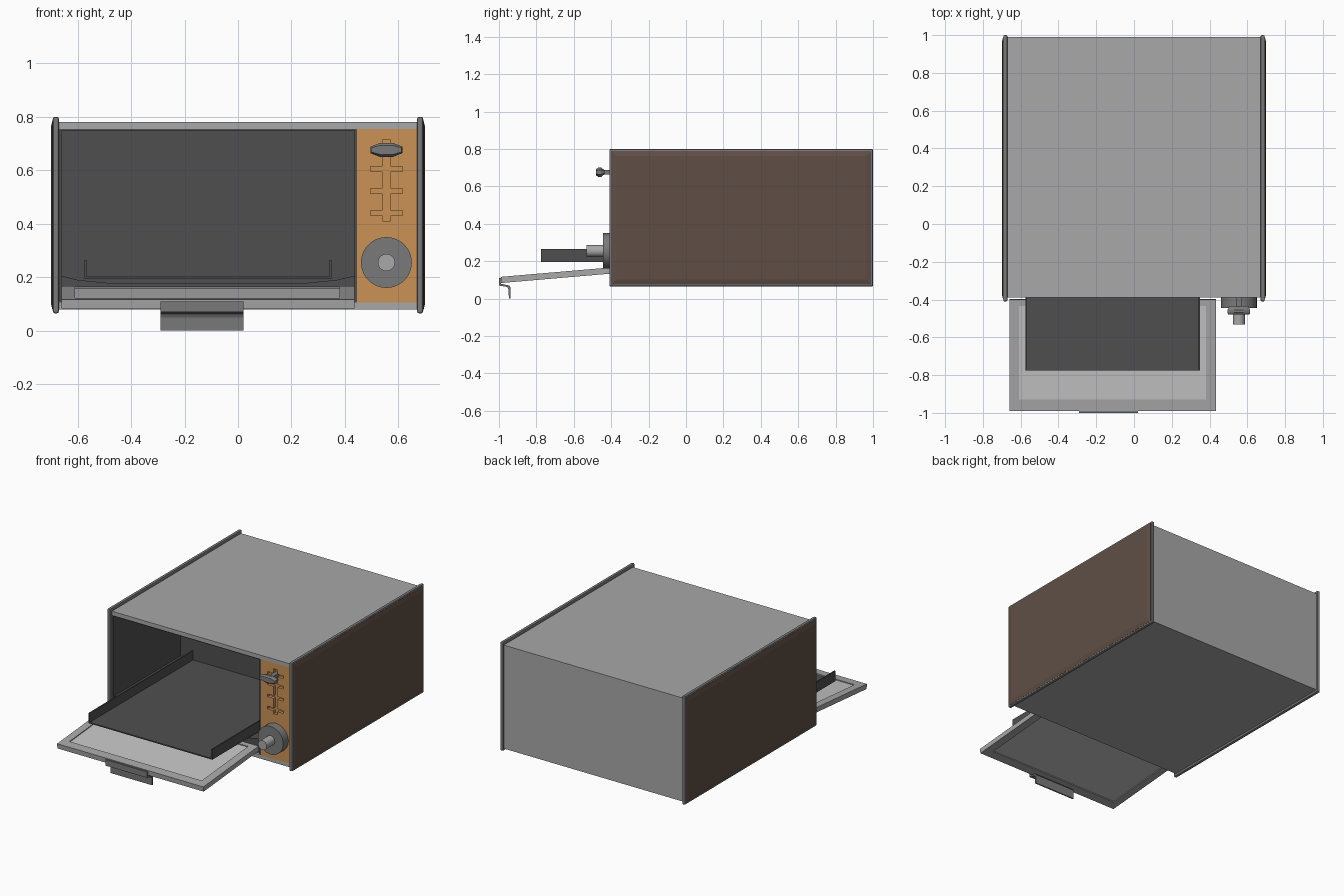
import bpy, bmesh, math
from mathutils import Matrix, Vector

cube = bpy.data.objects.get("Cube")
if cube:
    bpy.data.objects.remove(cube, do_unlink=True)


def material(name, hex_colour):
    # sRGB hex to linear colour
    rgb = [int(hex_colour[i:i + 2], 16) / 255 for i in (0, 2, 4)]
    colour = [c / 12.92 if c <= 0.04045 else ((c + 0.055) / 1.055) ** 2.4 for c in rgb] + [1]
    mat = bpy.data.materials.new(name)
    mat.use_nodes = True
    mat.diffuse_color = colour
    mat.node_tree.nodes["Principled BSDF"].inputs["Base Color"].default_value = colour
    return mat


steel = material("light steel", "a8a8a8")
trim = material("grey trim", "7a7a7a")
dark = material("dark enamel", "4f4f4f")
glass = material("pale glass", "c5c5c5")
orange = material("orange panel", "cb9256")
brown = material("brown side", "604f46")


def finish(name, bm, mat, bevel=0):
    bmesh.ops.recalc_face_normals(bm, faces=bm.faces)
    mesh = bpy.data.meshes.new(name)
    bm.to_mesh(mesh)
    bm.free()
    mesh.materials.append(mat)
    obj = bpy.data.objects.new(name, mesh)
    bpy.context.collection.objects.link(obj)
    if bevel:
        mod = obj.modifiers.new("soft_edges", "BEVEL")
        mod.width, mod.segments = bevel, 2
    return obj


def box(name, x, y, z, mat, bevel=0):
    bm = bmesh.new()
    bmesh.ops.create_cube(bm, size=1)
    for v in bm.verts:
        v.co = [(r[0] + r[1]) / 2 + c * (r[1] - r[0]) for r, c in zip((x, y, z), v.co)]
    return finish(name, bm, mat, bevel)


def prism(name, points, axis, start, end, mat):
    # extrude a (y, z) profile along x, or an (x, z) profile along y
    bm = bmesh.new()
    place = (lambda p: (start, *p)) if axis == "x" else (lambda p: (p[0], start, p[1]))
    face = bm.faces.new([bm.verts.new(place(p)) for p in points])
    ext = bmesh.ops.extrude_face_region(bm, geom=[face])["geom"]
    shift = Vector((end - start, 0, 0) if axis == "x" else (0, end - start, 0))
    bmesh.ops.translate(bm, vec=shift, verts=[g for g in ext if isinstance(g, bmesh.types.BMVert)])
    return finish(name, bm, mat)


def cylinder(name, x, z, y_front, y_back, radius, mat):
    bm = bmesh.new()
    bmesh.ops.create_cone(bm, cap_ends=True, segments=40, radius1=radius, radius2=radius,
                          depth=y_back - y_front)
    bm.transform(Matrix.Translation((x, (y_front + y_back) / 2, z)) @ Matrix.Rotation(math.pi / 2, 4, "X"))
    obj = finish(name, bm, mat)
    bpy.ops.object.select_all(action="DESELECT")
    obj.select_set(True)
    bpy.context.view_layer.objects.active = obj
    bpy.ops.object.shade_smooth_by_angle()
    return obj


# Outer casing
FRONT, BACK, W = -0.39, 0.99, 0.67
box("top_panel", (-W, W), (FRONT, BACK), (0.755, 0.78), steel)
box("bottom_panel", (-W, W), (FRONT, BACK), (0.08, 0.105), steel)
box("back_panel", (-W, W), (BACK - 0.02, BACK), (0.105, 0.755), steel)

# Cooking chamber
CAVITY_BACK = 0.33
box("chamber_left_wall", (-W, -0.66), (FRONT, CAVITY_BACK), (0.105, 0.755), dark)
box("chamber_right_wall", (0.435, 0.445), (FRONT, CAVITY_BACK), (0.105, 0.755), dark)
box("chamber_back_wall", (-W, 0.445), (CAVITY_BACK, 0.34), (0.105, 0.755), dark)
box("chamber_ceiling", (-0.66, 0.435), (FRONT, CAVITY_BACK), (0.749, 0.755), dark)
prism("chamber_floor", [(-0.66, 0.105), (0.435, 0.105), (0.435, 0.205), (0.37, 0.19), (0.25, 0.178),
                        (-0.48, 0.178), (-0.6, 0.19), (-0.66, 0.205)], "y", FRONT + 0.02, CAVITY_BACK, dark)

# Side panels: trimmed plate with a shallow raised cover
for side, label in ((1, "left"), (-1, "right")):
    box(label + "_side_frame", sorted((side * W, side * 0.692)), (-0.41, 1.0), (0.065, 0.80), trim, 0.007)
    bm = bmesh.new()
    rings = []
    for x, inset in ((0.688, 0.01), (0.693, 0.01), (0.70, 0.038)):
        y0, y1, z0, z1 = -0.41 + inset, 1.0 - inset, 0.065 + inset, 0.80 - inset
        rings.append([bm.verts.new((side * x, y, z)) for y, z in ((y0, z0), (y1, z0), (y1, z1), (y0, z1))])
    for a, b in zip(rings, rings[1:]):
        for i in range(4):
            j = (i + 1) % 4
            bm.faces.new((a[i], a[j], b[j], b[i]))
    bm.faces.new(rings[0])
    bm.faces.new(rings[-1])
    finish(label + "_side_cover", bm, brown)

# Control panel with recessed slider track and notches
KX = 0.555
notches = [0.44, 0.523, 0.605, 0.675]
xs = [0.445, 0.495, 0.54, 0.57, 0.615, W]
zs = [0.105, 0.41] + [n + d for n in notches for d in (-0.009, 0.009)] + [0.715, 0.755]
bm = bmesh.new()
grid = [[bm.verts.new((x, FRONT, z)) for x in xs] for z in zs]
slots = []
for r in range(len(zs) - 1):
    for c in range(len(xs) - 1):
        face = bm.faces.new((grid[r][c], grid[r][c + 1], grid[r + 1][c + 1], grid[r + 1][c]))
        mid = face.calc_center_median()
        in_track = abs(mid.x - KX) < 0.02 and 0.41 < mid.z < 0.715
        in_notch = abs(mid.x - KX) < 0.06 and min(abs(mid.z - n) for n in notches) < 0.004
        if in_track or in_notch:
            slots.append(face)
ext = bmesh.ops.extrude_face_region(bm, geom=slots)["geom"]
bmesh.ops.translate(bm, vec=(0, 0.02, 0), verts=[g for g in ext if isinstance(g, bmesh.types.BMVert)])
bmesh.ops.delete(bm, geom=[f for f in slots if f.is_valid], context="FACES")
finish("control_panel", bm, orange)

# Timer knob
cylinder("knob_disc", KX, 0.255, -0.445, FRONT, 0.095, trim)
cylinder("knob_grip", KX, 0.255, -0.532, -0.44, 0.032, steel)

# Slider lever
box("lever_stem", (KX - 0.014, KX + 0.014), (-0.45, -0.36), (0.664, 0.688), trim)
bm = bmesh.new()
outline = [(-0.06, -0.012), (-0.025, -0.026), (0.025, -0.026), (0.06, -0.012),
           (0.06, 0.012), (0.025, 0.026), (-0.025, 0.026), (-0.06, 0.012)]
loops = [[bm.verts.new((KX + x * sx, y, 0.676 + z * s)) for x, z in outline]
         for y, s, sx in ((-0.435, 0.4, 0.85), (-0.455, 1, 1), (-0.468, 1, 1), (-0.48, 0.65, 0.95))]
for a, b in zip(loops, loops[1:]):
    for i in range(8):
        j = (i + 1) % 8
        bm.faces.new((a[i], a[j], b[j], b[i]))
bm.faces.new(loops[0])
bm.faces.new(loops[-1])
finish("lever_grip", bm, trim)

# Baking tray, pulled out
TRAY = (-0.775, CAVITY_BACK)
box("tray_floor", (-0.575, 0.35), TRAY, (0.195, 0.203), dark)
for x, label in ((-0.575, "right"), (0.342, "left")):
    box("tray_" + label + "_wall", (x, x + 0.008), TRAY, (0.203, 0.265), dark)

# Open door, modelled flat then tilted about its hinge
tilt = Matrix.Translation((0, -0.40, 0.167)) @ Matrix.Rotation(math.radians(4.9), 4, "X")
L, T = -0.593, -0.033
door = [
    box("door_hinge_rail", (-0.66, 0.435), (-0.035, 0), (T, 0), steel),
    box("door_outer_rail", (-0.66, 0.435), (L, -0.532), (T, 0), steel),
    box("door_right_stile", (-0.66, -0.61), (-0.532, -0.035), (T, 0), steel),
    box("door_left_stile", (0.38, 0.435), (-0.532, -0.035), (T, 0), steel),
    box("door_glass", (-0.61, 0.38), (-0.532, -0.035), (-0.026, -0.006), glass),
]
for part in door:
    part.data.transform(tilt)

# Door handle: bracket on the front edge with a hanging lip
prism("door_handle", [(-0.99, 0.11), (-1.0, 0.11), (-1.0, 0.07), (-0.955, 0.062), (-0.949, 0.05),
                      (-0.947, 0), (-0.938, 0), (-0.938, 0.06), (-0.945, 0.07), (-0.99, 0.08)],
      "x", -0.29, 0.02, trim)
